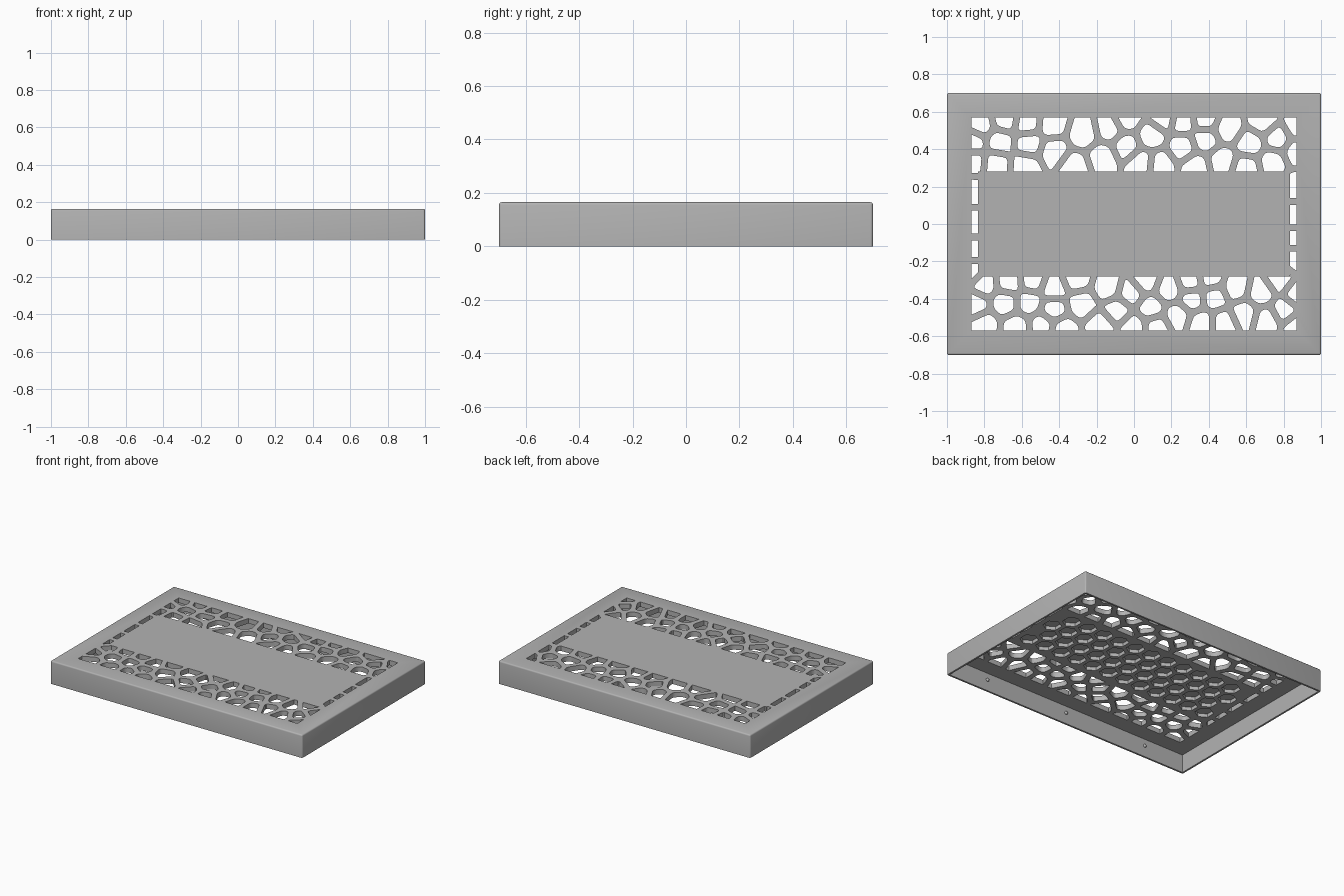
import bpy, bmesh, math
from mathutils import Vector, Matrix

if "Cube" in bpy.data.objects:
    bpy.data.objects.remove(bpy.data.objects["Cube"])

TOP, CEILING = 0.165, 0.13      # lid top and underside
WIN = Vector((0.87, 0.57))      # half size of the pierced window
PANEL = Vector((0.835, 0.282))  # half size of the solid centre panel
STRUT = 0.018                   # half width of a lattice strut

grey = bpy.data.materials.new("plain grey")
grey.use_nodes = True
grey.diffuse_color = (0.45, 0.45, 0.45, 1)
grey.node_tree.nodes["Principled BSDF"].inputs["Base Color"].default_value = grey.diffuse_color

# Cell centres of the lattice, in hundredths
back_cells = [(-82, 53), (-86, 44), (-72, 44), (-86, 33), (-69, 56), (-57, 54), (-56, 43), (-74, 32),
              (-58, 31), (-44, 53), (-43, 39), (-27, 48), (-32, 31), (-13, 51), (-17, 36), (-4, 42),
              (-4, 56), (9, 47), (4, 33), (14, 32), (26, 41), (26, 55), (16, 57), (38, 56), (38, 45),
              (33, 31), (50, 51), (47, 34), (62, 43), (60, 30), (69, 55), (77, 46), (74, 33),
              (87, 52), (87, 39)]
front_cells = [(-80, -32), (-85, -43), (-80, -54), (-67, -31), (-69, -42), (-63, -55), (-54, -30),
               (-56, -42), (-49, -54), (-43, -34), (-43, -46), (-38, -56), (-28, -43), (-31, -29),
               (-14, -34), (-18, -54), (-9, -46), (0, -55), (-2, -37), (9, -45), (6, -30), (12, -55),
               (19, -35), (23, -49), (30, -31), (31, -40), (36, -53), (43, -39), (41, -29),
               (48, -53), (54, -34), (59, -48), (68, -37), (71, -51), (78, -30), (80, -46),
               (87, -55), (87, -37)]
side_cells = [(-87, 18), (-87, 0), (-87, -14), (-87, -25), (87, 20), (87, 4), (87, -8), (87, -18)]
seeds = [Vector(p) / 100 for p in back_cells + front_cells + side_cells]


def clip(poly, point, normal):
    """Keep the part of a convex polygon behind a line."""
    out = []
    for a, b in zip(poly, poly[1:] + poly[:1]):
        da, db = (a - point).dot(normal), (b - point).dot(normal)
        if da <= 0:
            out.append(a)
        if da * db < 0:
            out.append(a.lerp(b, da / (da - db)))
    return out


def on_border(p):
    return abs(abs(p.x) - WIN.x) < 1e-4 or abs(abs(p.y) - WIN.y) < 1e-4


def rounded(poly, radius=0.022):
    """Round the corners, except those on the window border."""
    out = []
    n = len(poly)
    for i, p in enumerate(poly):
        if on_border(p):
            out.append(p)
            continue
        a, b = poly[i - 1] - p, poly[(i + 1) % n] - p
        s = p + a.normalized() * min(radius, a.length * 0.45)
        e = p + b.normalized() * min(radius, b.length * 0.45)
        for t in (0, 0.33, 0.67, 1):
            out.append(s * (1 - t) ** 2 + p * 2 * t * (1 - t) + e * t * t)
    return out


def area(poly):
    return 0.5 * sum(a.cross(b) for a, b in zip(poly, poly[1:] + poly[:1]))


def make_object(name, bm):
    bmesh.ops.recalc_face_normals(bm, faces=bm.faces)
    mesh = bpy.data.meshes.new(name)
    bm.to_mesh(mesh)
    bm.free()
    mesh.materials.append(grey)
    obj = bpy.data.objects.new(name, mesh)
    bpy.context.scene.collection.objects.link(obj)
    return obj


def prisms(name, polys, low, high):
    bm = bmesh.new()
    for poly in polys:
        face = bm.faces.new([bm.verts.new((p.x, p.y, low)) for p in poly])
        ext = bmesh.ops.extrude_face_region(bm, geom=[face])["geom"]
        bmesh.ops.translate(bm, vec=(0, 0, high - low),
                            verts=[v for v in ext if isinstance(v, bmesh.types.BMVert)])
    return make_object(name, bm)


def rectangle(x, y):
    return [Vector((-x, -y)), Vector((x, -y)), Vector((x, y)), Vector((-x, y))]


def cut(target, cutter):
    """Subtract the cutter from the target and remove it."""
    mod = target.modifiers.new("cut", "BOOLEAN")
    mod.operation, mod.solver, mod.object = "DIFFERENCE", "EXACT", cutter
    bpy.context.view_layer.update()
    result = bpy.data.meshes.new_from_object(target.evaluated_get(bpy.context.evaluated_depsgraph_get()))
    target.modifiers.clear()
    target.data = result
    bpy.data.objects.remove(cutter)


# Lattice openings: shrunken cells, kept clear of the centre panel
cells = []
for s in seeds:
    poly = rectangle(*WIN)
    for other in seeds:
        if other is not s and poly:
            normal = (other - s).normalized()
            poly = clip(poly, (s + other) / 2 - normal * STRUT, normal)
    if len(poly) > 2 and area(poly) > 0.0003:
        cells.append(rounded(poly))
openings = prisms("lattice_openings", cells, 0.1, 0.2)
cut(openings, prisms("panel_mask", [rectangle(*PANEL)], 0, 0.3))

# Honeycomb pockets under the panel
pitch = 0.135
hexes = []
for row in range(4):
    for col in range(12 - row % 2):
        centre = Vector(((col - 5.5 + 0.5 * (row % 2)) * pitch, (row - 1.5) * pitch * 0.866))
        hexes.append([centre + Vector((math.sin(k * math.pi / 3), math.cos(k * math.pi / 3))) * 0.062
                      for k in range(6)])
pockets = prisms("honeycomb_pockets", hexes, 0.1, CEILING + 0.025)

# Cover: rounded box, hollowed from below, then pierced
bm = bmesh.new()
bmesh.ops.create_cube(bm, matrix=Matrix.Translation((0, 0, TOP / 2)) @ Matrix.Diagonal((2, 1.4, TOP, 1)))
edges = [e for e in bm.edges if any(v.co.z > 0.1 for v in e.verts)]
bmesh.ops.bevel(bm, geom=edges, offset=0.01, segments=3, profile=0.5, affect="EDGES")
cover = make_object("cover", bm)
cut(cover, prisms("cavity", [rectangle(0.987, 0.687)], -0.1, CEILING))
cut(cover, openings)
cut(cover, pockets)

# Small snap studs inside the long walls
for side, y in (("front", -0.687), ("back", 0.687)):
    for i, x in enumerate((-0.667, 0, 0.667)):
        bm = bmesh.new()
        bmesh.ops.create_uvsphere(bm, u_segments=16, v_segments=8, radius=0.012,
                                  matrix=Matrix.Translation((x, y, 0.08)))
        make_object(f"{side}_stud_{i + 1}", bm)

# Smooth shading with crisp edges
bpy.ops.object.select_all(action="DESELECT")
for obj in bpy.context.scene.objects:
    if obj.type == "MESH":
        obj.select_set(True)
bpy.context.view_layer.objects.active = cover
bpy.ops.object.shade_smooth_by_angle(angle=math.radians(30))
